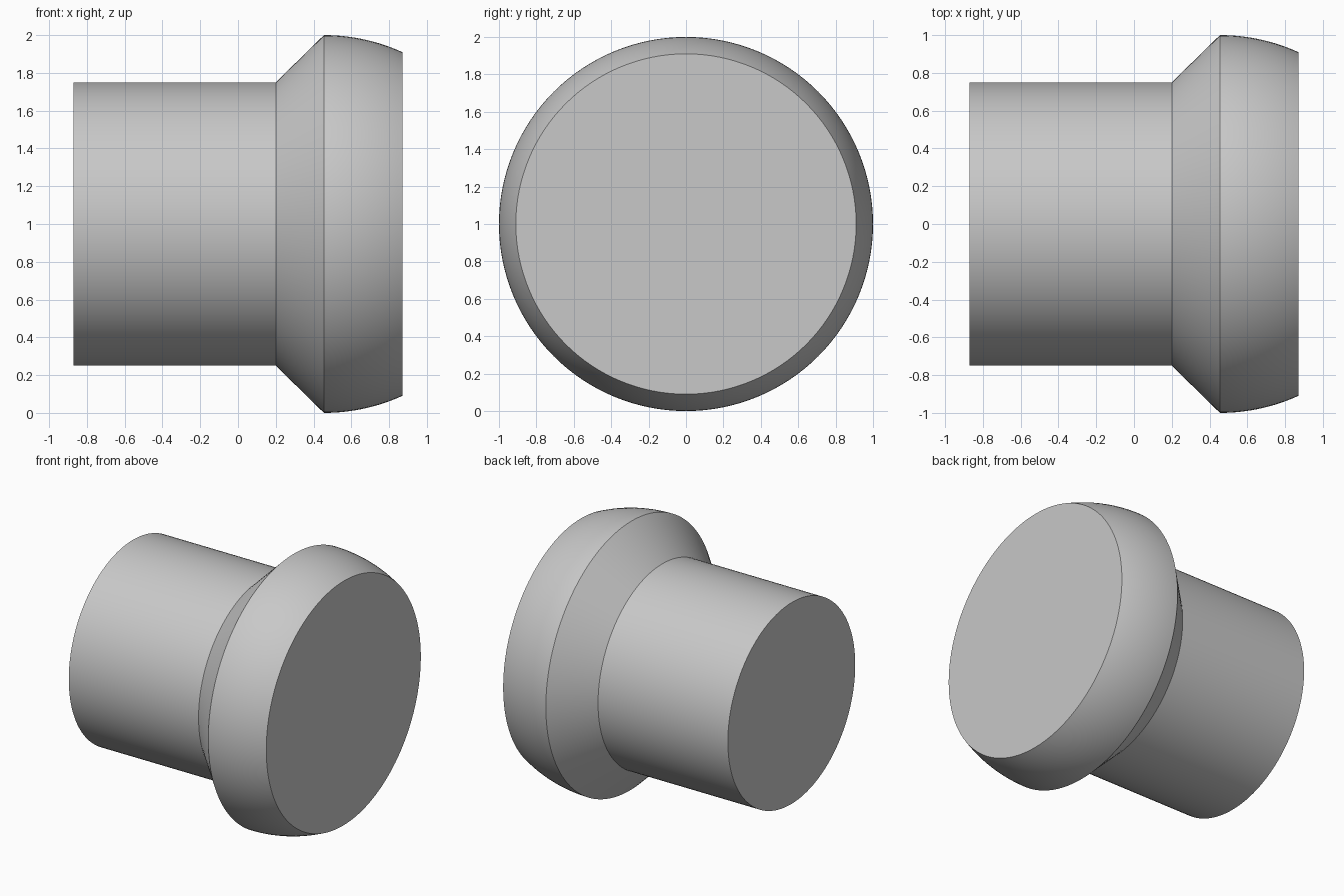
import bpy
import bmesh
import math

SEGMENTS = 128
ARC_STEPS = 16
STEM_START, STEM_END, RIM, HEAD_END = -0.87, 0.2, 0.455, 0.87
STEM_RADIUS, HEAD_RADIUS = 0.75, 1.0

cube = bpy.data.objects.get("Cube")
if cube:
    bpy.data.objects.remove(cube, do_unlink=True)


def make_material(name, color):
    mat = bpy.data.materials.new(name)
    mat.use_nodes = True
    mat.diffuse_color = color
    for node in mat.node_tree.nodes:
        if node.type == 'BSDF_PRINCIPLED':
            node.inputs["Base Color"].default_value = color
    return mat


def lathe(name, profile, mat):
    """Turn (x, radius) points around the x axis and cap both ends."""
    bm = bmesh.new()
    verts = [bm.verts.new((x, 0, r)) for x, r in profile]
    edges = [bm.edges.new(pair) for pair in zip(verts, verts[1:])]
    bmesh.ops.spin(bm, geom=verts + edges, cent=(0, 0, 0), axis=(1, 0, 0),
                   angle=math.tau, steps=SEGMENTS)
    bmesh.ops.remove_doubles(bm, verts=bm.verts[:], dist=0.0001)
    bmesh.ops.holes_fill(bm, edges=[e for e in bm.edges if e.is_boundary], sides=0)
    bmesh.ops.recalc_face_normals(bm, faces=bm.faces[:])
    mesh = bpy.data.meshes.new(name)
    bm.to_mesh(mesh)
    bm.free()
    mesh.materials.append(mat)
    obj = bpy.data.objects.new(name, mesh)
    bpy.context.collection.objects.link(obj)
    obj.location.z = HEAD_RADIUS
    bpy.ops.object.select_all(action='DESELECT')
    obj.select_set(True)
    bpy.context.view_layer.objects.active = obj
    bpy.ops.object.shade_smooth_by_angle(angle=math.radians(30))
    return obj


grey = make_material("light_grey", (0.58, 0.58, 0.58, 1))

# Straight stem and 45 degree flare
profile = [(STEM_START, STEM_RADIUS), (STEM_END, STEM_RADIUS)]

# Spherical head, cut flat at its end
sweep = math.asin((HEAD_END - RIM) / HEAD_RADIUS)
for i in range(ARC_STEPS + 1):
    a = sweep * i / ARC_STEPS
    profile.append((RIM + HEAD_RADIUS * math.sin(a), HEAD_RADIUS * math.cos(a)))

lathe("flared_plug", profile, grey)
